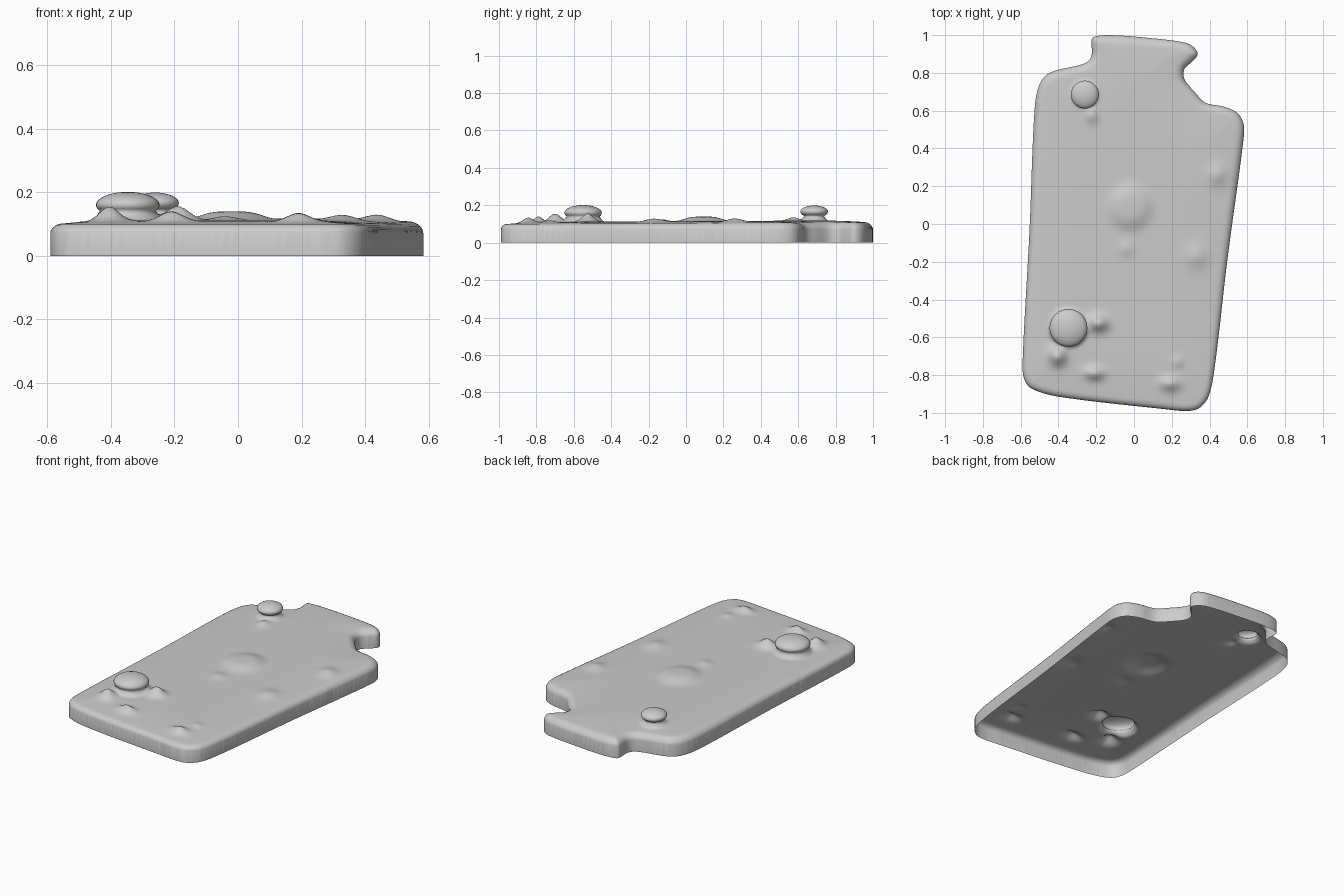
import bpy, bmesh, math
from mathutils import Vector, kdtree
from mathutils.geometry import interpolate_bezier, delaunay_2d_cdt

cube = bpy.data.objects.get("Cube")
if cube:
    bpy.data.objects.remove(cube, do_unlink=True)

# Slab outline, clockwise from the back left of the neck
OUTLINE = [Vector(p) for p in [
    (-.215, .99), (-.13, 1), (.08, .985), (.27, .96), (.32, .933), (.337, .895),
    (.305, .857), (.267, .82), (.267, .767), (.32, .70), (.378, .642), (.48, .62),
    (.548, .587), (.58, .53), (.58, .45), (.495, -.185), (.426, -.767), (.394, -.915),
    (.346, -.974), (.283, -.99), (.16, -.98), (-.394, -.915), (-.54, -.873),
    (-.58, -.825), (-.59, -.74), (-.553, -.03), (-.526, .61), (-.50, .74),
    (-.447, .80), (-.257, .852), (-.225, .89), (-.225, .97)]][::-1]


def trace(step):
    """Smooth closed path through the outline at about the given spacing."""
    n = len(OUTLINE)
    tangents = []
    for i, p in enumerate(OUTLINE):
        a, b = OUTLINE[i - 1], OUTLINE[(i + 1) % n]
        tangents.append((b - a) / ((b - p).length + (p - a).length))
    path = []
    for i, p in enumerate(OUTLINE):
        j = (i + 1) % n
        q = OUTLINE[j]
        size = (q - p).length
        count = max(2, round(size / step)) + 1
        curve = interpolate_bezier(p, p + tangents[i] * size / 3,
                                   q - tangents[j] * size / 3, q, count)
        path += [Vector(c[:2]) for c in curve[:-1]]
    return path


def inward(path):
    """Inward normals of a counter-clockwise path."""
    result = []
    for i in range(len(path)):
        d = (path[(i + 1) % len(path)] - path[i - 1]).normalized()
        result.append(Vector((-d.y, d.x)))
    return result


fine = trace(.002)
fine_normals = inward(fine)
tree = kdtree.KDTree(len(fine))
for i, p in enumerate(fine):
    tree.insert((p.x, p.y, 0), i)
tree.balance()


def depth(p):
    """Distance inside the outline, negative outside."""
    co, i, dist = tree.find((p.x, p.y, 0))
    return dist if (p - fine[i]).dot(fine_normals[i]) >= 0 else -dist


# Low lumps: x, y, width x, width y, height, sharpness
LUMPS = [
    (-.405, -.70, .042, .045, .045, 2), (-.19, -.525, .05, .04, .045, 2),
    (-.21, -.79, .05, .032, .033, 2), (.19, -.845, .05, .035, .028, 2),
    (.23, -.73, .03, .03, .01, 2), (-.225, .575, .03, .04, .018, 2),
    (-.02, .09, .105, .11, .024, 4), (-.04, -.13, .04, .04, .01, 2),
    (.33, -.17, .055, .06, .017, 2), (.44, .26, .05, .055, .018, 2)]

# Overhanging knobs: x, y, radius, middle z, half height, undercut angle
KNOBS = [(-.347, -.55, .10, .16, .041, 118), (-.26, .685, .074, .166, .033, 135)]
REACH = 1.2


def surface(p):
    """Top height: rounded rim, gentle swell and lumps."""
    d = max(0, depth(p))
    rim = min(1, d / .04)
    swell = min(1, d / .3)
    z = .07 + .032 * math.sqrt(1 - (1 - rim) ** 2)
    z += .013 * swell * (2 - swell) + .005 * p.y * rim
    for x, y, wx, wy, height, power in LUMPS:
        r = math.hypot((p.x - x) / wx, (p.y - y) / wy)
        if r < 3:
            z += height * math.exp(-r ** power)
    return z


def place(p):
    """Lift a flat point on to the slab, wrapping it over a knob if near one."""
    for x, y, radius, mid, half, angle in KNOBS:
        off = p - Vector((x, y))
        t = off.length / (radius * REACH)
        if t >= 1:
            continue
        a = math.radians(angle) * min(1, t / .75)
        r, z = radius * math.sin(a), mid + half * math.cos(a)
        s = max(0, (t - .75) / .25)
        r += (radius * REACH - r) * s
        q = Vector((x, y)) + (off.normalized() * r if t > 0 else off)
        base = surface(q)
        if s > 0:
            z = base + (z - base) * (1 - s) ** 2
        return Vector((q.x, q.y, max(z, base)))
    return Vector((p.x, p.y, surface(p)))


# Flat points: border, rim rings, knob rings and an even grid
border = trace(.015)
points = list(border)
for inset in (.003, .009, .018, .03, .042):
    for p, n in zip(border, inward(border)):
        q = p + n * inset
        if depth(q) > inset * .9:
            points.append(q)
for x, y, radius, *rest in KNOBS:
    points.append(Vector((x, y)))
    for ring in range(1, 17):
        r = radius * REACH * ring / 16
        for k in range(36):
            a = math.tau * k / 36
            points.append(Vector((x + r * math.cos(a), y + r * math.sin(a))))
GRID = .014
for i in range(-43, 44):
    for j in range(-72, 73):
        p = Vector((i * GRID, j * GRID))
        clear = all((p - Vector(k[:2])).length > k[2] * REACH + .006 for k in KNOBS)
        if clear and depth(p) > .05:
            points.append(p)

count = len(border)
edges = [(i, (i + 1) % count) for i in range(count)]
verts, _, faces, *rest = delaunay_2d_cdt(points, edges, [], 1, 1e-6)

# Top skin, then the side wall dropped from its border; the underside is open
bm = bmesh.new()
bverts = [bm.verts.new(place(v)) for v in verts]
for f in faces:
    a, b, c = (verts[i] for i in f[:3])
    ccw = (b - a).cross(c - a) > 0
    bm.faces.new([bverts[i] for i in (f if ccw else f[::-1])])
bmesh.ops.delete(bm, geom=[v for v in bm.verts if not v.link_faces], context='VERTS')
open_edges = [e for e in bm.edges if e.is_boundary]
wall = bmesh.ops.extrude_edge_only(bm, edges=open_edges)
for g in wall["geom"]:
    if isinstance(g, bmesh.types.BMVert):
        g.co.z = 0
bmesh.ops.recalc_face_normals(bm, faces=bm.faces)
if sum(f.normal.z * f.calc_area() for f in bm.faces) < 0:
    bmesh.ops.reverse_faces(bm, faces=bm.faces)
for f in bm.faces:
    f.smooth = True

mesh = bpy.data.meshes.new("knobbly_slab")
bm.to_mesh(mesh)
bm.free()
slab = bpy.data.objects.new("knobbly_slab", mesh)
bpy.context.collection.objects.link(slab)

# Plain grey
grey = bpy.data.materials.new("plain_grey")
grey.use_nodes = True
colour = (.6, .6, .6, 1)
grey.diffuse_color = colour
grey.node_tree.nodes["Principled BSDF"].inputs["Base Color"].default_value = colour
mesh.materials.append(grey)
